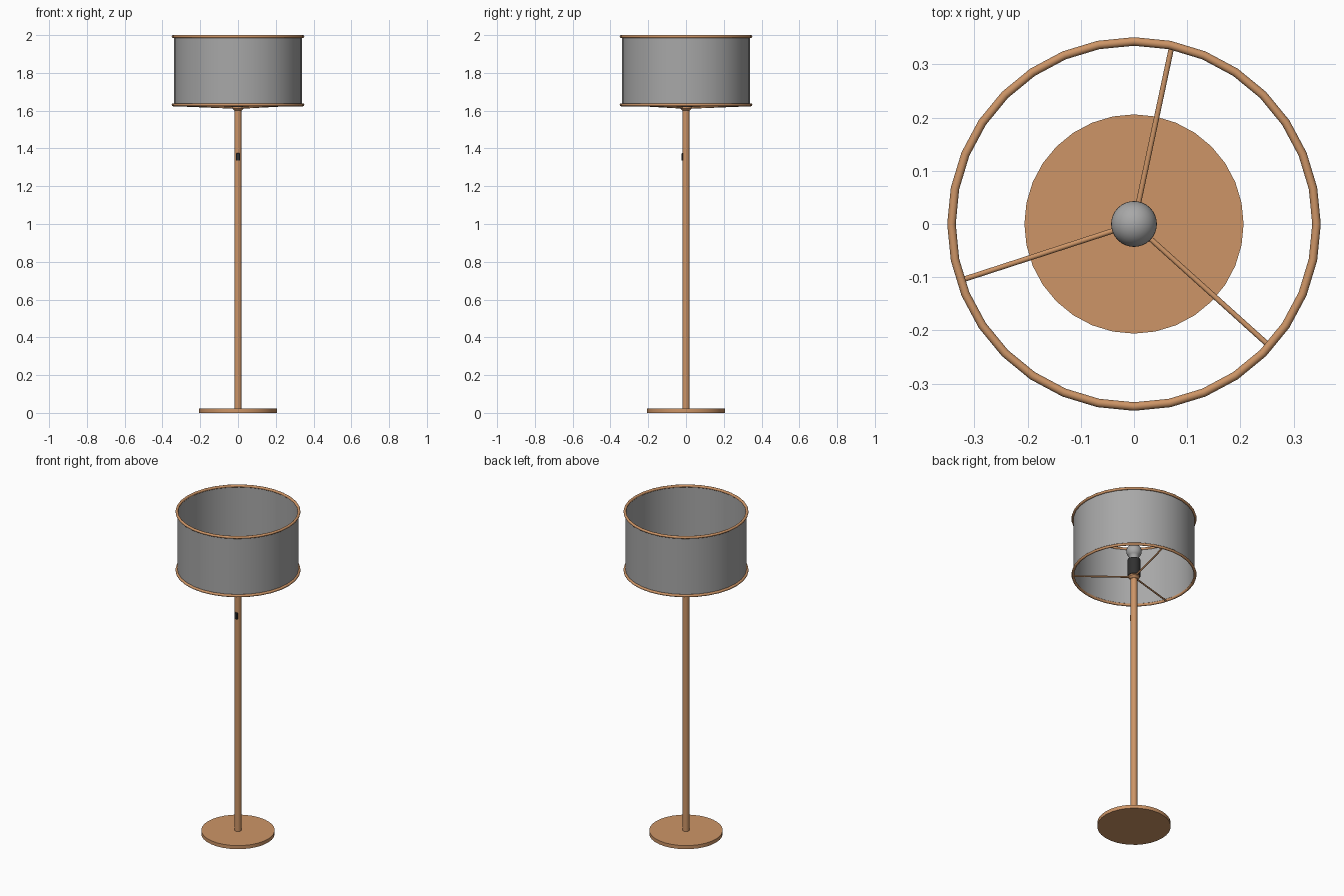
import bpy, bmesh, math
from mathutils import Vector

if "Cube" in bpy.data.objects:
    bpy.data.objects.remove(bpy.data.objects["Cube"])

def material(name, rgb):
    m = bpy.data.materials.new(name)
    m.diffuse_color = (*rgb, 1)
    m.use_nodes = True
    m.node_tree.nodes["Principled BSDF"].inputs["Base Color"].default_value = m.diffuse_color
    return m

WOOD = material("copper wood", (0.61, 0.30, 0.135))
GREY = material("shade grey", (0.39, 0.39, 0.39))
BLACK = material("dark plastic", (0.03, 0.03, 0.03))

def finish(name, bm, mat, angle=35):
    me = bpy.data.meshes.new(name)
    bm.to_mesh(me)
    bm.free()
    me.materials.append(mat)
    ob = bpy.data.objects.new(name, me)
    bpy.context.collection.objects.link(ob)
    bpy.ops.object.select_all(action='DESELECT')
    ob.select_set(True)
    bpy.context.view_layer.objects.active = ob
    bpy.ops.object.shade_smooth_by_angle(angle=math.radians(angle))
    return ob

def lathe(name, profile, mat, sides=32, closed=False, angle=35):
    """Spin (radius, z) points round the z axis; radius 0 closes the end."""
    bm = bmesh.new()
    vs = [bm.verts.new((r, 0, z)) for r, z in profile]
    pairs = list(zip(vs, vs[1:])) + ([(vs[-1], vs[0])] if closed else [])
    es = [bm.edges.new(p) for p in pairs]
    bmesh.ops.spin(bm, geom=vs + es, axis=(0, 0, 1), cent=(0, 0, 0),
                   steps=sides, angle=2 * math.pi, use_merge=False)
    bmesh.ops.remove_doubles(bm, verts=bm.verts, dist=1e-5)
    bmesh.ops.recalc_face_normals(bm, faces=bm.faces)
    return finish(name, bm, mat, angle)

def rod(name, a, b, radius, mat, sides=12):
    a, b = Vector(a), Vector(b)
    bm = bmesh.new()
    bmesh.ops.create_cone(bm, cap_ends=True, segments=sides, radius1=radius,
                          radius2=radius, depth=(b - a).length)
    bm.transform((b - a).to_track_quat('Z', 'Y').to_matrix().to_4x4())
    bmesh.ops.translate(bm, vec=(a + b) / 2, verts=bm.verts)
    return finish(name, bm, mat)

# Stand
lathe("base", [(0, 0), (0.206, 0), (0.206, 0.022), (0, 0.022)], WOOD)
lathe("pole", [(0, 0.02), (0.0185, 0.02), (0.0185, 1.605), (0, 1.605)], WOOD)
lathe("collar", [(0, 1.60), (0.02, 1.60), (0.032, 1.612), (0.032, 1.622), (0, 1.622)], WOOD)

# Socket and bulb
lathe("socket", [(0, 1.62), (0.036, 1.62), (0.036, 1.725), (0, 1.725)], BLACK)
R, CZ = 0.043, 1.78
arc = [(R * math.cos(math.radians(t)), CZ + R * math.sin(math.radians(t)))
       for t in range(-50, 90, 10)]
lathe("bulb", [(0, 1.72), (0.025, 1.72)] + arc + [(0, CZ + R)], GREY, angle=60)

# Shade with a rim at each end
lathe("shade", [(0.340, 1.631), (0.340, 1.992)], GREY)
for name, z in (("lower_rim", 1.631), ("upper_rim", 1.992)):
    ring = [(0.343 + 0.008 * math.cos(k * math.pi / 6), z + 0.008 * math.sin(k * math.pi / 6))
            for k in range(12)]
    lathe(name, ring, WOOD, closed=True)

# Three spokes carrying the shade
for i in range(3):
    a = math.radians(78 + 120 * i)
    c, s = math.cos(a), math.sin(a)
    rod(f"spoke_{i + 1}", (0.015 * c, 0.015 * s, 1.615), (0.34 * c, 0.34 * s, 1.628), 0.005, WOOD)

# Switch on the front of the pole
bm = bmesh.new()
bmesh.ops.create_cube(bm, size=1)
bmesh.ops.scale(bm, vec=(0.02, 0.014, 0.04), verts=bm.verts)
bmesh.ops.translate(bm, vec=(0, -0.017, 1.355), verts=bm.verts)
bmesh.ops.bevel(bm, geom=list(bm.edges), offset=0.002, segments=1, affect='EDGES')
finish("switch", bm, BLACK, 20)
